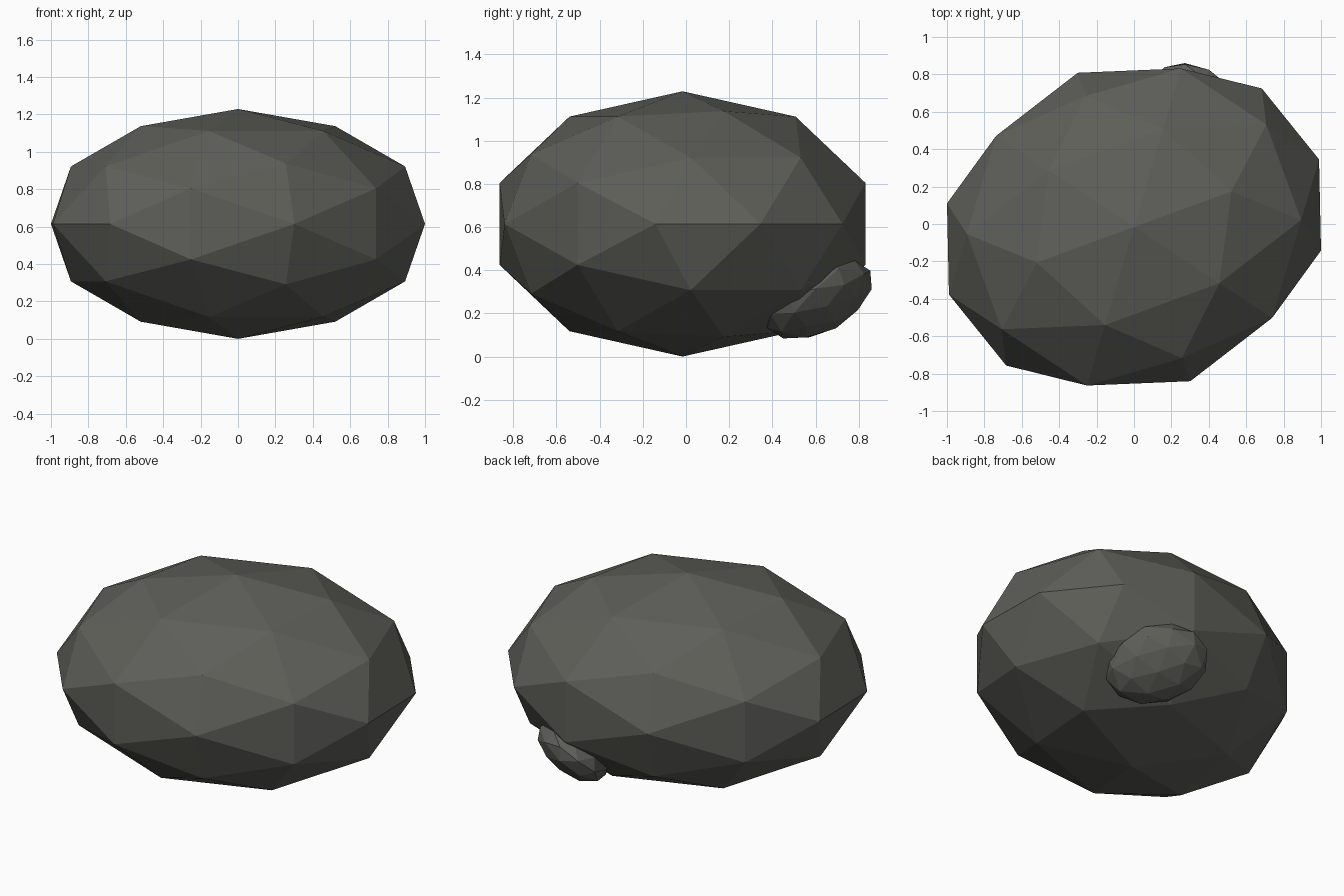
import bpy, bmesh
from mathutils import Matrix, Vector

cube = bpy.data.objects.get("Cube")
if cube:
    bpy.data.objects.remove(cube, do_unlink=True)

# Stone colour
stone = bpy.data.materials.new("dark_grey_stone")
stone.use_nodes = True
colour = (0.112, 0.112, 0.100, 1)
stone.diffuse_color = colour
bsdf = stone.node_tree.nodes["Principled BSDF"]
bsdf.inputs["Base Color"].default_value = colour
bsdf.inputs["Roughness"].default_value = 0.95


def make_rock(name, radii, rotation, centre):
    """Faceted ball (once-divided icosahedron, edge on top), stretched, turned and placed."""
    phi = (1 + 5 ** 0.5) / 2
    bm = bmesh.new()
    for a in (-1, 1):
        for b in (-phi, phi):
            for corner in ((a, 0, b), (0, b, a), (b, a, 0)):
                bm.verts.new(corner)
    bmesh.ops.convex_hull(bm, input=bm.verts[:])
    bmesh.ops.subdivide_edges(bm, edges=bm.edges[:], cuts=1, use_grid_fill=True)
    for v in bm.verts:
        v.co.normalize()
    place = Matrix.Translation(centre) @ rotation.to_4x4() @ Matrix.Diagonal((*radii, 1))
    bm.transform(place)
    bmesh.ops.recalc_face_normals(bm, faces=bm.faces[:])
    mesh = bpy.data.meshes.new(name)
    bm.to_mesh(mesh)
    bm.free()
    mesh.materials.append(stone)
    obj = bpy.data.objects.new(name, mesh)
    bpy.context.collection.objects.link(obj)
    return obj


# Main boulder, turned about the vertical
size = 0.8777
make_rock("boulder", (1.2 * size, size, 0.7 * size),
          Matrix.Rotation(0.35, 3, "Z"), (0, -0.016, 0.7 * size))

# Small flat stone leaning on the lower back
long_axis = Vector((-0.63, 0.74, 0.225)).normalized()
short_axis = Vector((-0.368, -0.53, 0.765))
short_axis = (short_axis - short_axis.project(long_axis)).normalized()
mid_axis = short_axis.cross(long_axis)
tilt = Matrix((long_axis, mid_axis, short_axis)).transposed()
make_rock("small_stone", (0.30, 0.235, 0.135), tilt, (0.35, 0.615, 0.265))
